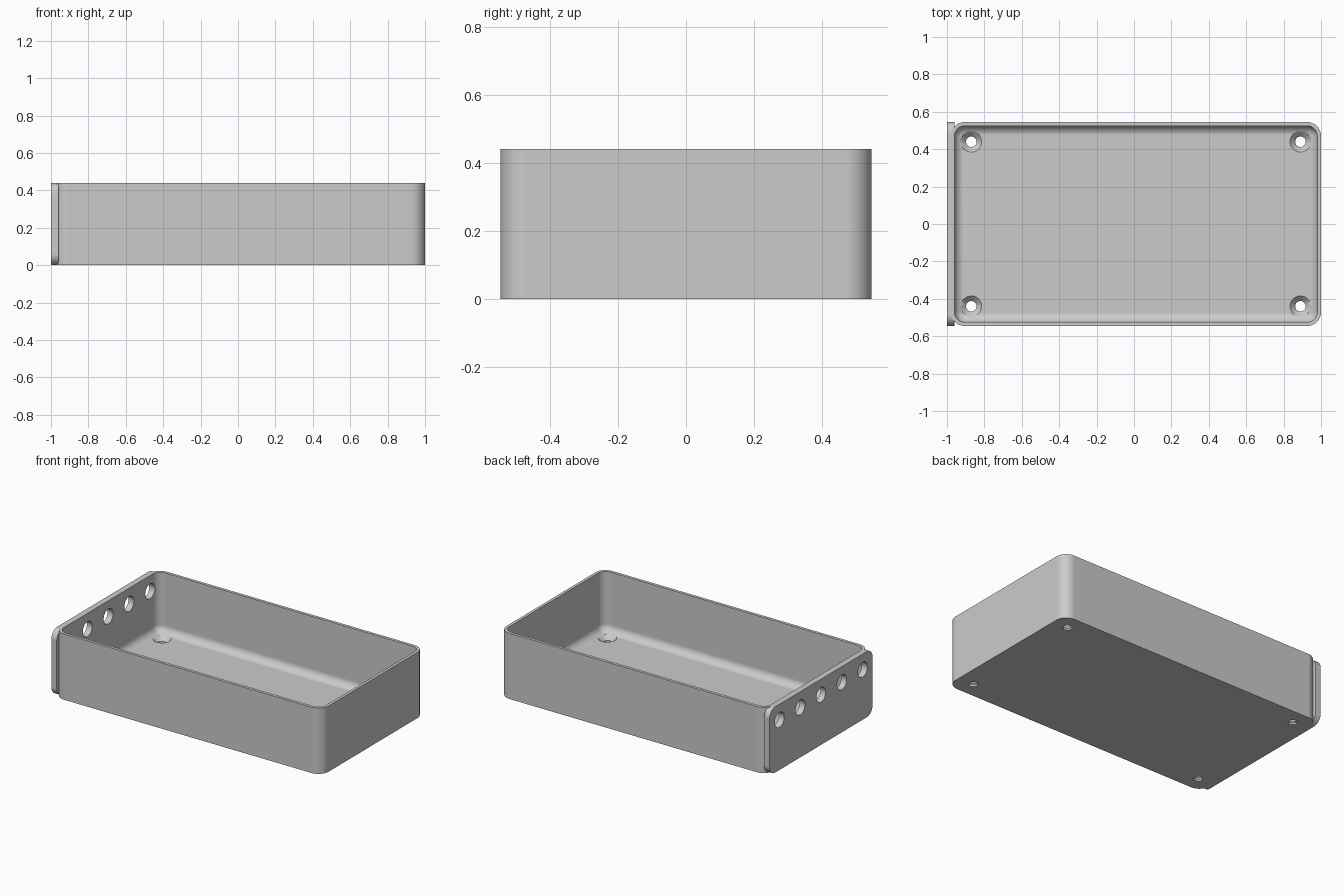
import bpy, bmesh, math
from mathutils import Matrix

if "Cube" in bpy.data.objects:
    bpy.data.objects.remove(bpy.data.objects["Cube"])

HEIGHT, FLOOR, WALL = 0.44, 0.04, 0.02
HALF_X, HALF_Y, CENTER_X = 0.99, 0.545, 0.01
CORNER, FILLET = 0.075, 0.05

grey = bpy.data.materials.new("plain grey")
grey.use_nodes = True
grey.diffuse_color = (0.6, 0.6, 0.6, 1)
grey.node_tree.nodes["Principled BSDF"].inputs["Base Color"].default_value = (0.6, 0.6, 0.6, 1)


def make_object(name, bm):
    bmesh.ops.recalc_face_normals(bm, faces=bm.faces[:])
    mesh = bpy.data.meshes.new(name)
    bm.to_mesh(mesh)
    bm.free()
    obj = bpy.data.objects.new(name, mesh)
    bpy.context.collection.objects.link(obj)
    mesh.materials.append(grey)
    return obj


def rounded_rect(hx, hy, radius, steps=10):
    """Outline of a rounded rectangle, counter-clockwise."""
    points = []
    for quarter, (sx, sy) in enumerate([(1, 1), (-1, 1), (-1, -1), (1, -1)]):
        for i in range(steps + 1):
            a = (quarter + i / steps) * math.pi / 2
            points.append((sx * (hx - radius) + radius * math.cos(a),
                           sy * (hy - radius) + radius * math.sin(a)))
    return points


def skin(name, rings):
    """Closed solid through a list of equal-length rings."""
    bm = bmesh.new()
    loops = [[bm.verts.new(p) for p in ring] for ring in rings]
    for low, high in zip(loops, loops[1:]):
        for i in range(len(low)):
            j = (i + 1) % len(low)
            bm.faces.new((low[i], low[j], high[j], high[i]))
    bm.faces.new(loops[0][::-1])
    bm.faces.new(loops[-1])
    return make_object(name, bm)


def add_cone(bm, r_low, r_high, z_low, z_high, place):
    mid = Matrix.Translation((0, 0, (z_low + z_high) / 2))
    bmesh.ops.create_cone(bm, cap_ends=True, segments=32, radius1=r_low, radius2=r_high,
                          depth=z_high - z_low, matrix=place @ mid)


def cut(target, bm):
    """Subtract the cutter from the target, then discard the cutter."""
    cutter = make_object("hole_cutter", bm)
    cutter.hide_render = True
    mod = target.modifiers.new("holes", 'BOOLEAN')
    mod.object, mod.operation, mod.solver = cutter, 'DIFFERENCE', 'EXACT'
    bpy.context.view_layer.objects.active = target
    bpy.ops.object.modifier_apply(modifier=mod.name)
    bpy.data.objects.remove(cutter)


def tray_ring(inset, z):
    outline = rounded_rect(HALF_X - inset, HALF_Y - inset, max(CORNER - inset, 0.004))
    return [(x + CENTER_X, y, z) for x, y in outline]


# Tray: outer wall, rim, inner wall and floor fillet in one profile
profile = [(0, 0), (0, HEIGHT), (WALL, HEIGHT)]
for i in range(9):
    a = i / 8 * math.pi / 2
    profile.append((WALL + FILLET * (1 - math.cos(a)), FLOOR + FILLET * (1 - math.sin(a))))
tray = skin("tray", [tray_ring(inset, z) for inset, z in profile])

# End plate with rounded corners
outline = rounded_rect(HALF_Y, HEIGHT / 2, 0.06)
plate = skin("end_plate", [[(x, y, z + HEIGHT / 2) for y, z in outline]
                           for x in (-1, -0.9605)])

# Countersunk screw holes in the floor
for side_x in (-1, 1):
    for side_y in (-1, 1):
        place = Matrix.Translation((CENTER_X + side_x * 0.88, side_y * 0.44, 0))
        bm = bmesh.new()
        add_cone(bm, 0.028, 0.028, -0.05, 0.08, place)
        cut(tray, bm)
        bm = bmesh.new()
        add_cone(bm, 0.028, 0.0595, 0.012, FLOOR + 0.004, place)
        cut(tray, bm)

# Row of round holes through the plate and the wall behind it
for part in (tray, plate):
    bm = bmesh.new()
    for i in range(-2, 3):
        place = Matrix.Translation((-0.97, i * 0.22, 0.335)) @ Matrix.Rotation(math.pi / 2, 4, 'Y')
        add_cone(bm, 0.05, 0.05, -0.08, 0.08, place)
    cut(part, bm)

# Smooth shading on the rounded faces only
for part in (tray, plate):
    bpy.ops.object.select_all(action='DESELECT')
    part.select_set(True)
    bpy.context.view_layer.objects.active = part
    bpy.ops.object.shade_smooth_by_angle(angle=math.radians(30))
    weighted = part.modifiers.new("even_normals", 'WEIGHTED_NORMAL')
    weighted.keep_sharp = True
